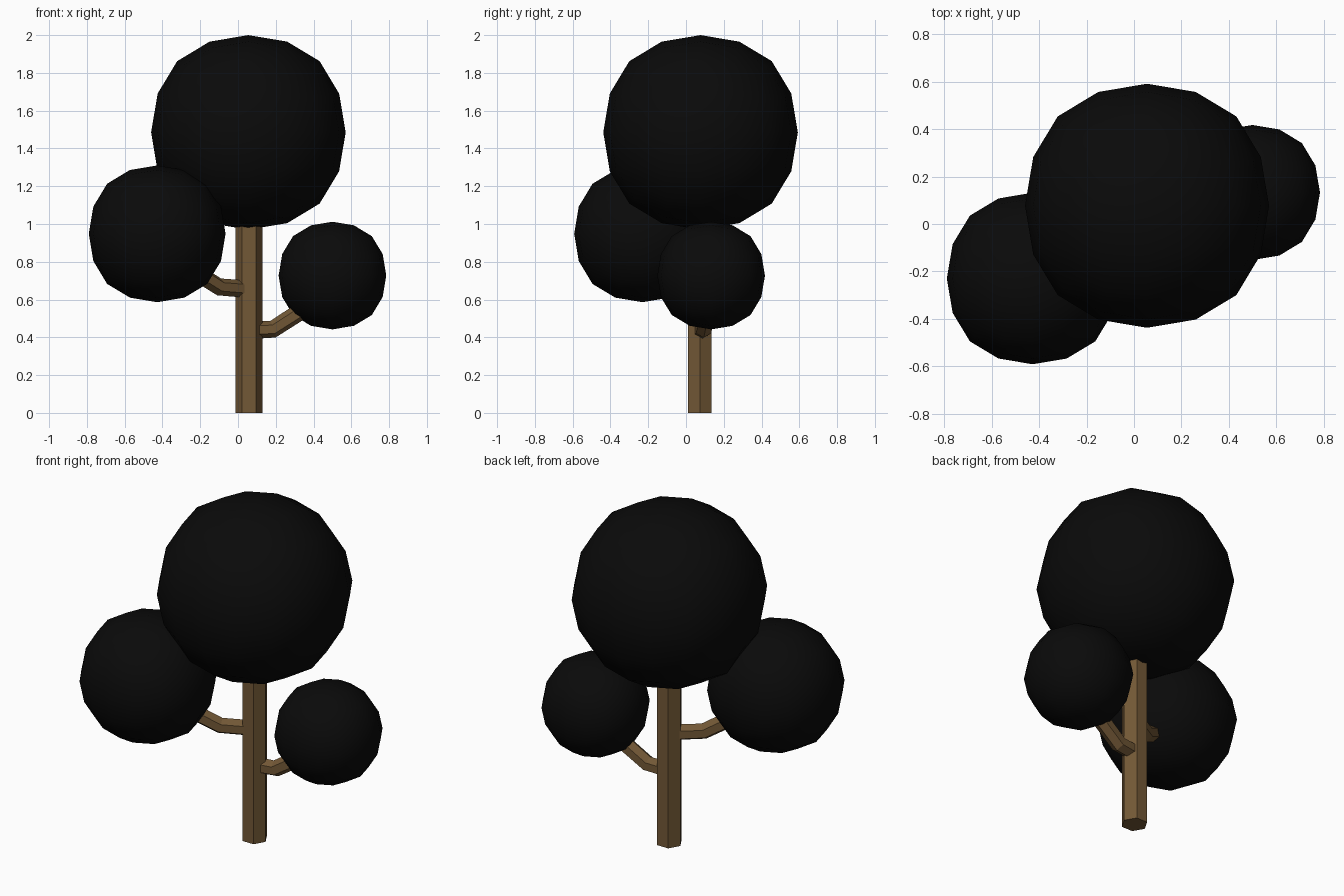
import bpy, bmesh, math
from mathutils import Vector

if "Cube" in bpy.data.objects:
    bpy.data.objects.remove(bpy.data.objects["Cube"])


def material(name, rgb):
    m = bpy.data.materials.new(name)
    m.diffuse_color = (*rgb, 1.0)
    m.use_nodes = True
    m.node_tree.nodes["Principled BSDF"].inputs["Base Color"].default_value = m.diffuse_color
    return m


BARK = material("brown bark", (0.17, 0.098, 0.037))
LEAF = material("black foliage", (0.003, 0.003, 0.003))


def add_object(name, bm, mat):
    bmesh.ops.recalc_face_normals(bm, faces=bm.faces)
    me = bpy.data.meshes.new(name)
    bm.to_mesh(me)
    bm.free()
    me.materials.append(mat)
    ob = bpy.data.objects.new(name, me)
    bpy.context.collection.objects.link(ob)
    return ob


def hex_tube(name, points, radius, up, sides=6):
    """Sweep a hexagon along a path; one hexagon corner points along 'up'."""
    pts = [Vector(p) for p in points]
    bm = bmesh.new()
    rings = []
    for i, p in enumerate(pts):
        before = (p - pts[max(i - 1, 0)]).normalized()
        after = (pts[min(i + 1, len(pts) - 1)] - p).normalized()
        t = (before + after).normalized()
        side = t.cross(Vector(up)).normalized()
        corner = side.cross(t)
        rings.append([bm.verts.new(p + radius * (math.cos(a) * corner + math.sin(a) * side))
                      for a in (math.tau * k / sides for k in range(sides))])
    for r0, r1 in zip(rings, rings[1:]):
        for k in range(sides):
            n = (k + 1) % sides
            bm.faces.new((r0[k], r0[n], r1[n], r1[k]))
    bm.faces.new(rings[0])
    bm.faces.new(rings[-1])
    return add_object(name, bm, BARK)


def foliage(name, center, radius):
    """Cube rounded into a ball by two levels of subdivision."""
    bm = bmesh.new()
    bmesh.ops.create_cube(bm, size=2)
    ob = add_object(name, bm, LEAF)
    mod = ob.modifiers.new("round", 'SUBSURF')
    mod.levels = mod.render_levels = 2
    mod.use_limit_surface = False
    # scale so the rounded result has the wanted radius along the axes
    bpy.context.view_layer.update()
    ev = ob.evaluated_get(bpy.context.evaluated_depsgraph_get())
    reach = max(v.co.z for v in ev.to_mesh().vertices)
    ev.to_mesh_clear()
    for v in ob.data.vertices:
        v.co *= radius / reach
    for f in ob.data.polygons:
        f.use_smooth = True
    ob.location = center


# trunk and two bent branches
hex_tube("trunk", [(0.058, 0.073, 0), (0.058, 0.073, 1.25)], 0.072, (1, 0, 0))
hex_tube("left_branch", [(0.05, 0.068, 0.655), (-0.10, -0.025, 0.667),
                         (-0.20, -0.087, 0.73), (-0.33, -0.167, 0.84)], 0.046, (0, 0, 1))
hex_tube("right_branch", [(0.07, 0.083, 0.437), (0.185, 0.093, 0.443),
                          (0.32, 0.11, 0.53), (0.41, 0.12, 0.60)], 0.046, (0, 0, 1))

# three balls of foliage
foliage("top_foliage", (0.055, 0.077, 1.485), 0.515)
foliage("left_foliage", (-0.428, -0.23, 0.948), 0.362)
foliage("right_foliage", (0.50, 0.133, 0.727), 0.285)
